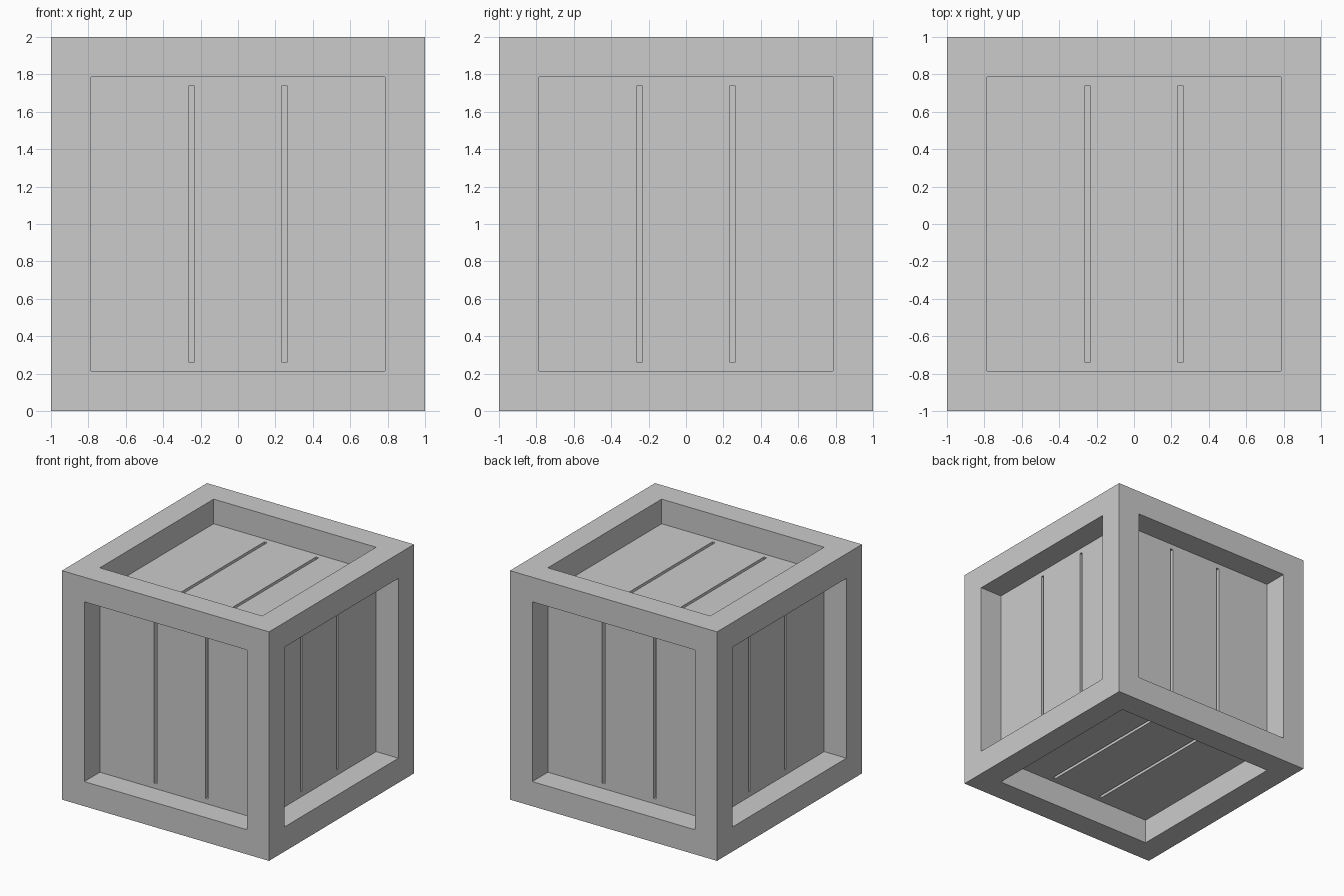
import bpy, bmesh
from math import radians
from mathutils import Matrix

if "Cube" in bpy.data.objects:
    bpy.data.objects.remove(bpy.data.objects["Cube"])

BAR = 0.215          # square frame bar thickness
IN = 1 - BAR         # half size of the recessed opening
PLANK = 0.74         # half length of the plank grooves
GROOVE = 0.045       # groove depth


def add_object(name, bm, matrix):
    mesh = bpy.data.meshes.new(name)
    bm.to_mesh(mesh)
    bm.free()
    obj = bpy.data.objects.new(name, mesh)
    obj.matrix_world = matrix
    bpy.context.collection.objects.link(obj)
    return obj


lift = Matrix.Translation((0, 0, 1))

# Crate frame: cube with a straight-walled opening sunk into every side
bm = bmesh.new()
bmesh.ops.create_cube(bm, size=2)
bm.normal_update()
centres = bm.faces[:]
bmesh.ops.inset_individual(bm, faces=centres, thickness=BAR, use_even_offset=True)
bmesh.ops.inset_individual(bm, faces=centres, thickness=0, depth=-BAR)
bmesh.ops.delete(bm, geom=centres, context='FACES')
add_object("crate_frame", bm, lift)


# Plank panel: grid of cells with two narrow groove cells pushed in
def plank_panel(name, rotation):
    xs = [-IN, -0.262, -0.235, 0.235, 0.262, IN]
    ys = [-IN, -PLANK, PLANK, IN]
    bm = bmesh.new()
    grid = [[bm.verts.new((x, y, IN)) for y in ys] for x in xs]
    grooves = []
    for i in range(len(xs) - 1):
        for j in range(len(ys) - 1):
            face = bm.faces.new((grid[i][j], grid[i + 1][j],
                                 grid[i + 1][j + 1], grid[i][j + 1]))
            if i in (1, 3) and j == 1:
                grooves.append(face)
    bm.normal_update()
    bmesh.ops.inset_individual(bm, faces=grooves, thickness=0, depth=-GROOVE)
    add_object(name, bm, lift @ rotation)


def rot(angle, axis):
    return Matrix.Rotation(radians(angle), 4, axis)


# One panel per side; grooves run upright on the walls, front to back on lid and base
plank_panel("top_planks", Matrix.Identity(4))
plank_panel("bottom_planks", rot(180, 'X'))
for name, turn in (("front", 0), ("right", 90), ("back", 180), ("left", 270)):
    plank_panel(name + "_planks", rot(turn, 'Z') @ rot(90, 'X'))
